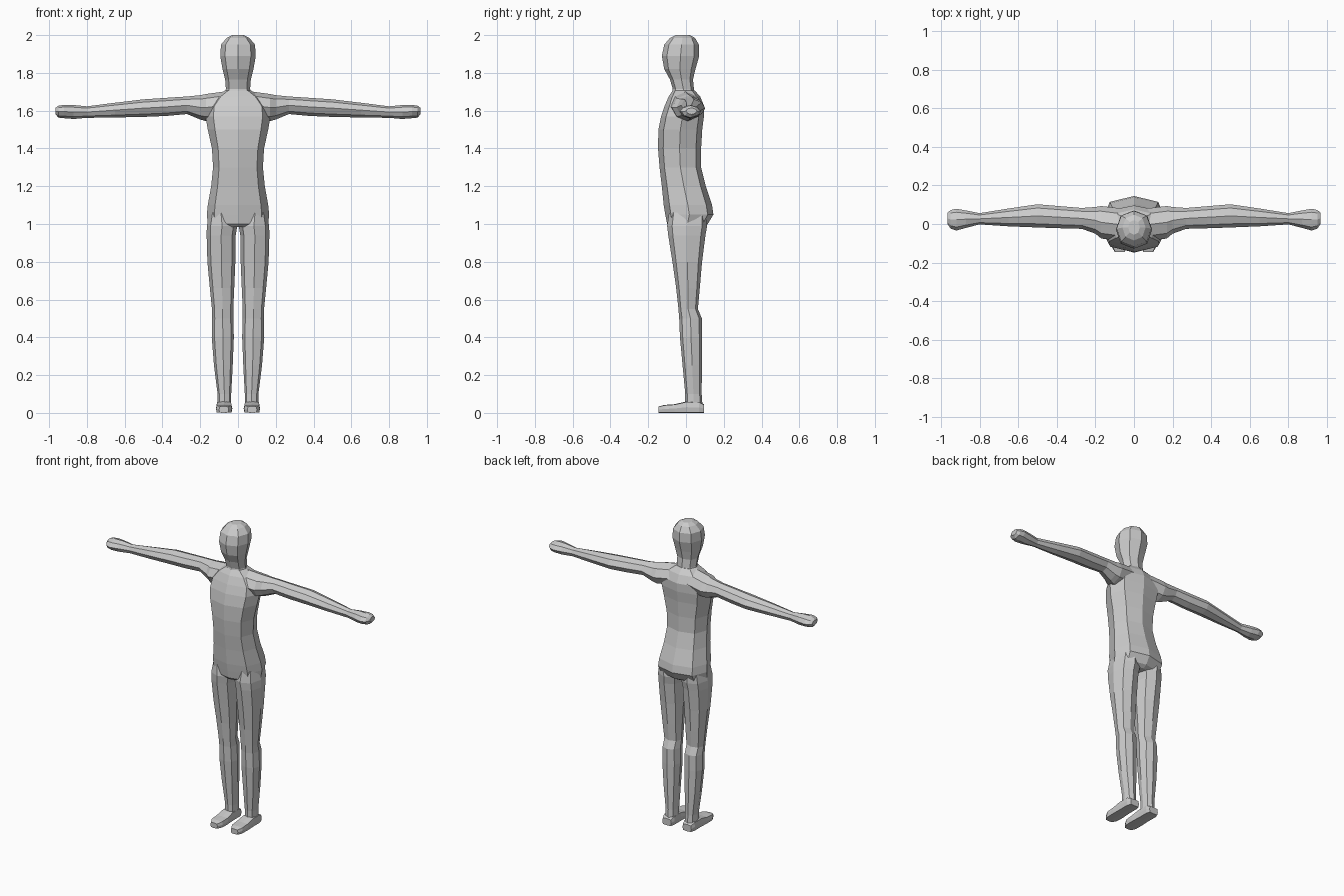
import bpy, bmesh, math

AXES = {'z': (0, 1, 2), 'x': (1, 2, 0), 'y': (0, 2, 1)}


def loft(name, axis, rings, k=0.8, mirror=False):
    """Skin eight-sided rings; each ring is (position, u_min, u_max, v_min, v_max)."""
    a, b, c = AXES[axis]
    bm = bmesh.new()
    loops = []
    for pos, u0, u1, v0, v1 in rings:
        loop = []
        for i in range(8):
            t = i * math.pi / 4
            cu, cv = round(math.cos(t), 4), round(math.sin(t), 4)
            if i % 2:
                cu, cv = math.copysign(k, cu), math.copysign(k, cv)
            p = [0, 0, 0]
            p[a] = (u0 + u1) / 2 + cu * (u1 - u0) / 2
            p[b] = (v0 + v1) / 2 + cv * (v1 - v0) / 2
            p[c] = pos
            loop.append(bm.verts.new(p))
        loops.append(loop)
    for l0, l1 in zip(loops, loops[1:]):
        for i in range(8):
            j = (i + 1) % 8
            bm.faces.new((l0[i], l0[j], l1[j], l1[i]))
    bm.faces.new(loops[0])
    bm.faces.new(loops[-1])
    bmesh.ops.recalc_face_normals(bm, faces=bm.faces)
    mesh = bpy.data.meshes.new(name)
    bm.to_mesh(mesh)
    bm.free()
    ob = bpy.data.objects.new(name, mesh)
    bpy.context.collection.objects.link(ob)
    if mirror:
        ob.modifiers.new("Mirror", 'MIRROR')
    return ob


def centred(rows):
    return [(z, -w, w, y0, y1) for z, w, y0, y1 in rows]


# Head and neck: height, half width, front, back
loft("head", 'z', centred([
    (1.67, .075, -.08, .05), (1.715, .064, -.07, .042), (1.765, .068, -.085, .037),
    (1.82, .082, -.115, .05), (1.89, .094, -.128, .07), (1.95, .09, -.115, .068),
    (1.985, .06, -.085, .048), (2.0, .03, -.055, .02)]), k=.73)

# Torso from hips to shoulders
loft("torso", 'z', centred([
    (.985, .12, -.085, .09), (1.0, .16, -.1, .115), (1.05, .165, -.11, .145),
    (1.1, .16, -.118, .138), (1.2, .142, -.128, .105), (1.3, .132, -.14, .08),
    (1.4, .138, -.148, .08), (1.5, .16, -.146, .086), (1.57, .172, -.132, .095),
    (1.625, .165, -.113, .096), (1.675, .12, -.092, .075), (1.708, .066, -.07, .045)]), k=.76)

# Arms with mitten hands: x, front, back, bottom, top
loft("arm", 'x', [
    (.06, -.09, .08, 1.56, 1.703), (.17, -.075, .093, 1.545, 1.688),
    (.2, -.05, .088, 1.553, 1.682), (.27, -.025, .083, 1.582, 1.675),
    (.38, -.022, .092, 1.572, 1.668), (.5, -.018, .102, 1.567, 1.66),
    (.65, -.012, .08, 1.564, 1.642), (.8, -.002, .056, 1.562, 1.623),
    (.87, -.02, .07, 1.556, 1.63), (.92, -.034, .079, 1.56, 1.63),
    (.95, -.024, .072, 1.563, 1.627), (.966, 0, .058, 1.58, 1.615)], k=.68, mirror=True)

# Legs: height, inner, outer, front, back
loft("leg", 'z', [
    (1.06, .03, .15, -.09, .11), (.99, .004, .165, -.1, .112),
    (.94, .012, .166, -.094, .103), (.8, .014, .162, -.072, .085),
    (.66, .02, .149, -.052, .073), (.55, .025, .138, -.04, .063),
    (.5, .025, .137, -.036, .084), (.4, .022, .139, -.032, .085),
    (.25, .028, .127, -.018, .084), (.1, .036, .108, -.004, .083),
    (.03, .036, .108, -.004, .088)], k=.75, mirror=True)

# Feet: y, inner, outer, sole, top
loft("foot", 'y', [
    (.096, .042, .106, 0, .045), (.07, .034, .115, 0, .058), (0, .034, .115, 0, .06),
    (-.06, .03, .117, 0, .046), (-.115, .032, .116, 0, .042),
    (-.145, .05, .1, 0, .034)], k=.9, mirror=True)
